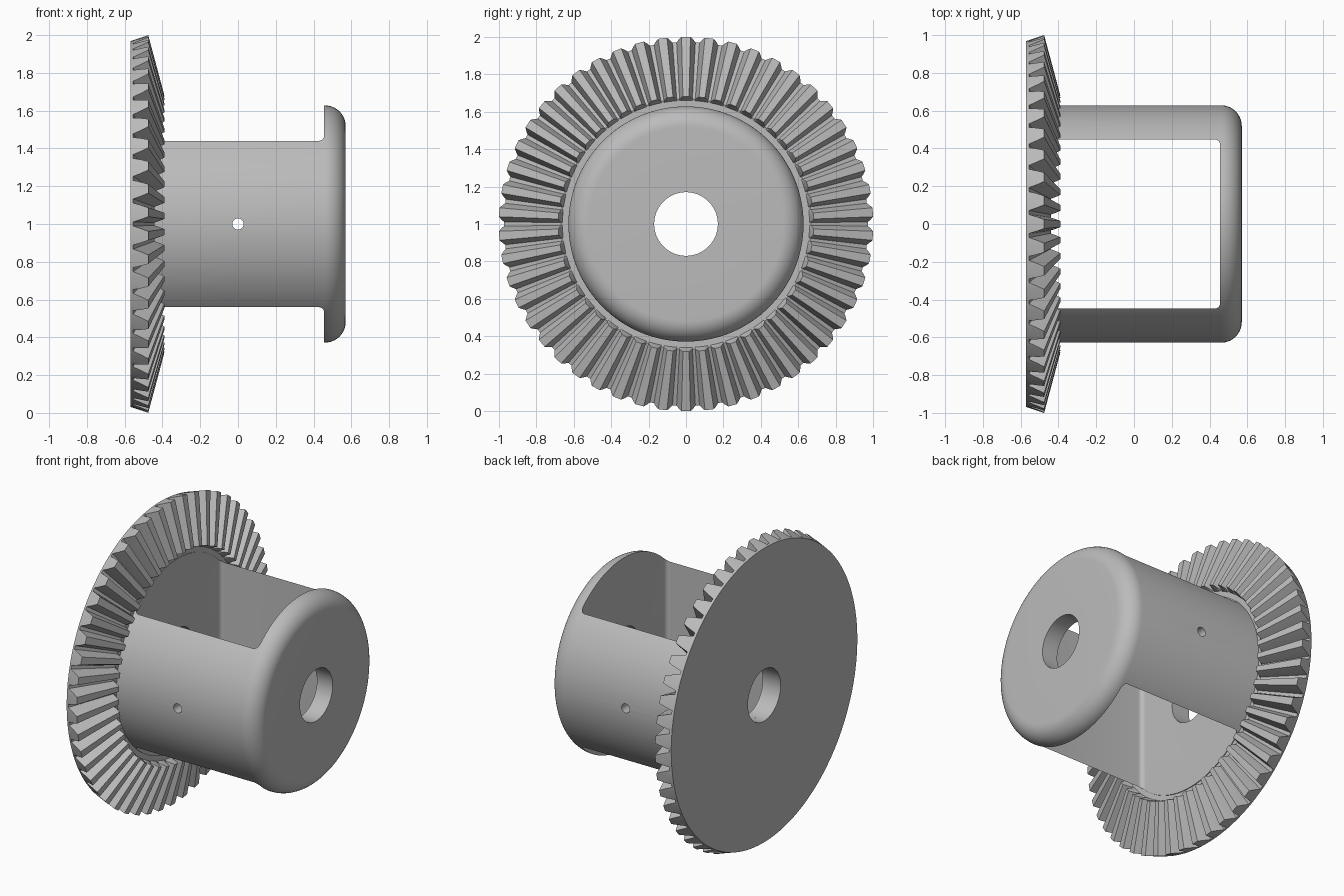
import bpy, bmesh, math
from mathutils import Matrix

cube = bpy.data.objects.get("Cube")
if cube:
    bpy.data.objects.remove(cube, do_unlink=True)

AXIS_Z = 1.0
TEETH = 50
HOLE = 0.17

grey = bpy.data.materials.new("plain grey")
grey.use_nodes = True
grey.diffuse_color = (0.5, 0.5, 0.5, 1)
grey.node_tree.nodes["Principled BSDF"].inputs["Base Color"].default_value = (0.5, 0.5, 0.5, 1)


def make_object(name, bm):
    bmesh.ops.recalc_face_normals(bm, faces=bm.faces)
    mesh = bpy.data.meshes.new(name)
    bm.to_mesh(mesh)
    bm.free()
    mesh.materials.append(grey)
    obj = bpy.data.objects.new(name, mesh)
    bpy.context.collection.objects.link(obj)
    return obj


def activate(obj):
    bpy.ops.object.select_all(action='DESELECT')
    obj.select_set(True)
    bpy.context.view_layer.objects.active = obj


def smooth(obj, degrees):
    activate(obj)
    bpy.ops.object.shade_smooth_by_angle(angle=math.radians(degrees))


def loft(name, rings, angles):
    """Join rings of (x, radius) points about the x axis into a closed tube."""
    bm = bmesh.new()
    loops = [[bm.verts.new((x, r * math.sin(a), AXIS_Z + r * math.cos(a)))
              for (x, r), a in zip(ring, angles)] for ring in rings]
    n = len(angles)
    for i, low in enumerate(loops):
        high = loops[(i + 1) % len(loops)]
        for j in range(n):
            k = (j + 1) % n
            bm.faces.new((low[j], low[k], high[k], high[j]))
    return make_object(name, bm)


def cut(target, cutter):
    cutter.hide_render = True
    mod = target.modifiers.new("cut", 'BOOLEAN')
    mod.operation = 'DIFFERENCE'
    mod.solver = 'EXACT'
    mod.object = cutter
    activate(target)
    bpy.ops.object.modifier_apply(modifier=mod.name)
    bpy.data.objects.remove(cutter, do_unlink=True)


# Bevel gear: tooth outline as (fraction of pitch, fraction of height)
outline = [(-0.41, 0), (-0.31, 0.5), (-0.19, 1), (0.19, 1), (0.31, 0.5), (0.41, 0)]
pitch = 2 * math.pi / TEETH
angles = [(t + f) * pitch for t in range(TEETH) for f, h in outline]
heights = [h for t in range(TEETH) for f, h in outline]


def plain(x, r):
    return [(x, r)] * len(angles)


def toothed(root, tip):
    return [tuple(a + (b - a) * h for a, b in zip(root, tip)) for h in heights]


gear = loft("bevel_gear", [
    plain(-0.57, HOLE),
    plain(-0.57, 0.968),
    toothed((-0.555, 0.972), (-0.475, 1.0)),
    toothed((-0.442, 0.668), (-0.39, 0.682)),
    plain(-0.445, 0.66),
    plain(-0.445, HOLE),
], angles)
smooth(gear, 15)

# Yoke: thick drum with a rounded outer rim
SEG = 128
R, END, ROUND = 0.628, 0.57, 0.11
profile = [(-0.5, HOLE), (-0.5, R)]
for i in range(13):
    a = math.pi / 2 * i / 12
    profile.append((END - ROUND + ROUND * math.sin(a), R - ROUND + ROUND * math.cos(a)))
profile.append((END, HOLE))
yoke = loft("yoke", [[p] * SEG for p in profile],
            [2 * math.pi * i / SEG for i in range(SEG)])

# Vertical slot with rounded corners leaves two side arms
bm = bmesh.new()
x0, x1 = -0.44, 0.456
bmesh.ops.create_cube(bm, size=1, matrix=Matrix.Translation(((x0 + x1) / 2, 0, AXIS_Z))
                      @ Matrix.Diagonal((x1 - x0, 0.896, 2, 1)))
upright = [e for e in bm.edges if abs(e.verts[0].co.z - e.verts[1].co.z) > 1]
bmesh.ops.bevel(bm, geom=upright, offset=0.03, segments=6, profile=0.5, affect='EDGES')
cut(yoke, make_object("slot_cutter", bm))

# Pin hole across both arms
bm = bmesh.new()
bmesh.ops.create_cone(bm, cap_ends=True, segments=32, radius1=0.03, radius2=0.03, depth=2,
                      matrix=Matrix.Translation((0, 0, AXIS_Z)) @ Matrix.Rotation(math.pi / 2, 4, 'X'))
cut(yoke, make_object("pin_cutter", bm))
smooth(yoke, 30)
